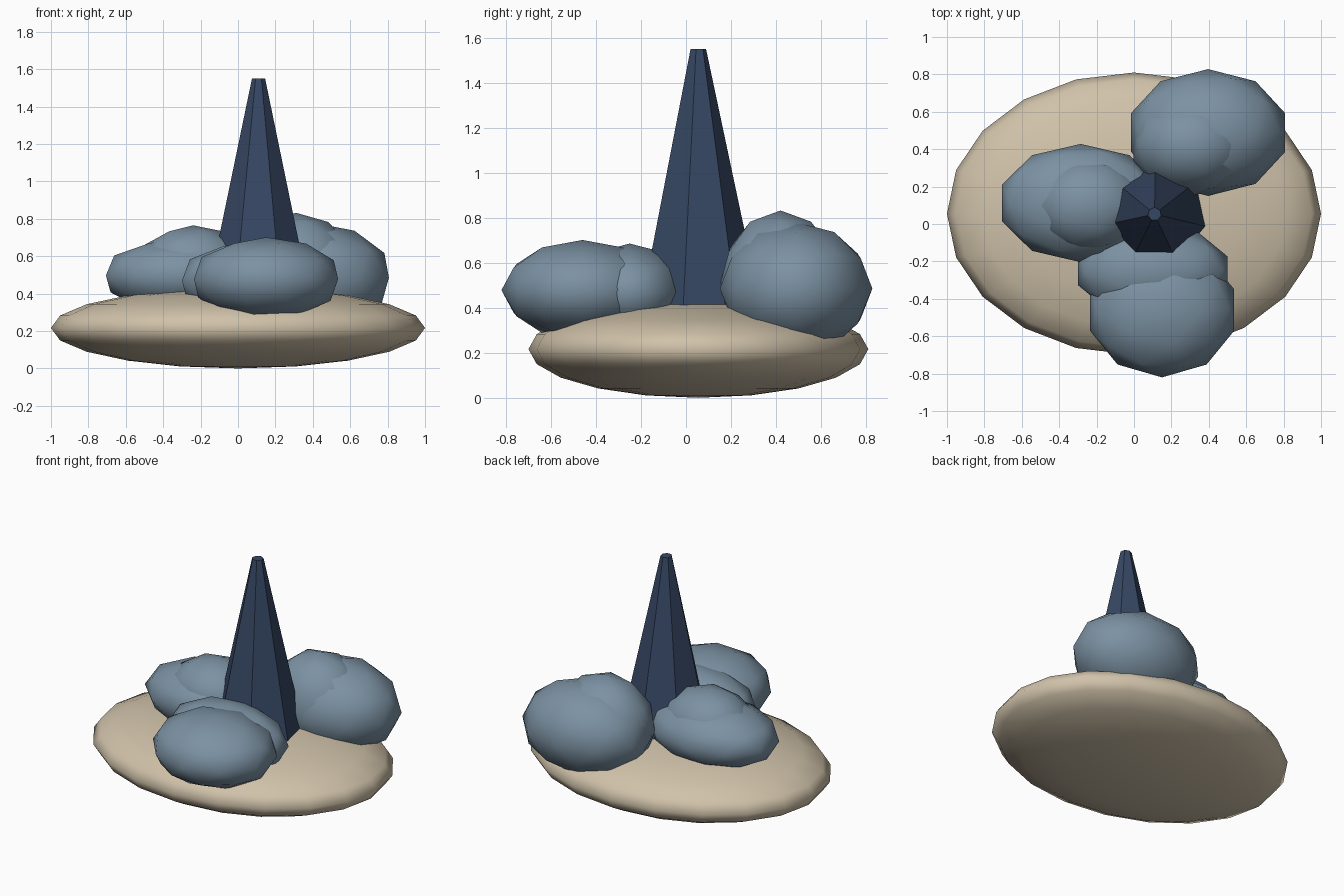
import bpy, math
from mathutils import Matrix

if "Cube" in bpy.data.objects:
    bpy.data.objects.remove(bpy.data.objects["Cube"])


def material(name, rgb):
    m = bpy.data.materials.new(name)
    m.diffuse_color = (*rgb, 1.0)
    m.use_nodes = True
    m.node_tree.nodes["Principled BSDF"].inputs["Base Color"].default_value = m.diffuse_color
    return m


SAND = material("sand", (0.63, 0.54, 0.40))
STONE = material("blue grey", (0.20, 0.285, 0.365))
NAVY = material("dark navy", (0.037, 0.063, 0.125))


def finish(name, mat, size=None, smooth=True):
    """Name, scale, shade and colour the newest primitive."""
    ob = bpy.context.object
    ob.name = name
    if size:
        ob.data.transform(Matrix.Diagonal((*size, 1.0)))
    for p in ob.data.polygons:
        p.use_smooth = smooth
    ob.data.materials.append(mat)
    return ob


def boulder(name, centre, size):
    bpy.ops.mesh.primitive_ico_sphere_add(subdivisions=2, radius=1, location=centre)
    return finish(name, STONE, size)


# Flattened base disc
bpy.ops.mesh.primitive_uv_sphere_add(segments=20, ring_count=10, radius=1,
                                     location=(0, 0.055, 0.216))
finish("base_mound", SAND, (1.0, 0.755, 0.216))

# Three boulders, each a pair of overlapping rounded lumps
boulder("front_boulder", (0.15, -0.46, 0.478), (0.405, 0.36, 0.223))
boulder("front_boulder_lump", (0.10, -0.25, 0.47), (0.42, 0.25, 0.215))
boulder("left_boulder", (-0.285, 0.112, 0.497), (0.443, 0.316, 0.203))
boulder("left_boulder_lump", (-0.24, 0.10, 0.55), (0.30, 0.25, 0.215))
boulder("back_boulder", (0.396, 0.489, 0.485), (0.432, 0.339, 0.295))
boulder("back_boulder_lump", (0.31, 0.42, 0.50), (0.33, 0.27, 0.332))

# Seven-sided spire with a small flat tip
Z0, Z1 = 0.33, 1.55
bpy.ops.mesh.primitive_cone_add(vertices=7, radius1=0.295, radius2=0.036, depth=Z1 - Z0,
                                location=(0.11, 0.053, (Z0 + Z1) / 2))
spire = finish("spire", NAVY, smooth=False)
# Turn it so that one corner points towards the back
corner = max(spire.data.vertices, key=lambda v: v.co.y).co
turn = math.radians(89.3) - math.atan2(corner.y, corner.x)
spire.data.transform(Matrix.Rotation(turn, 4, 'Z'))
